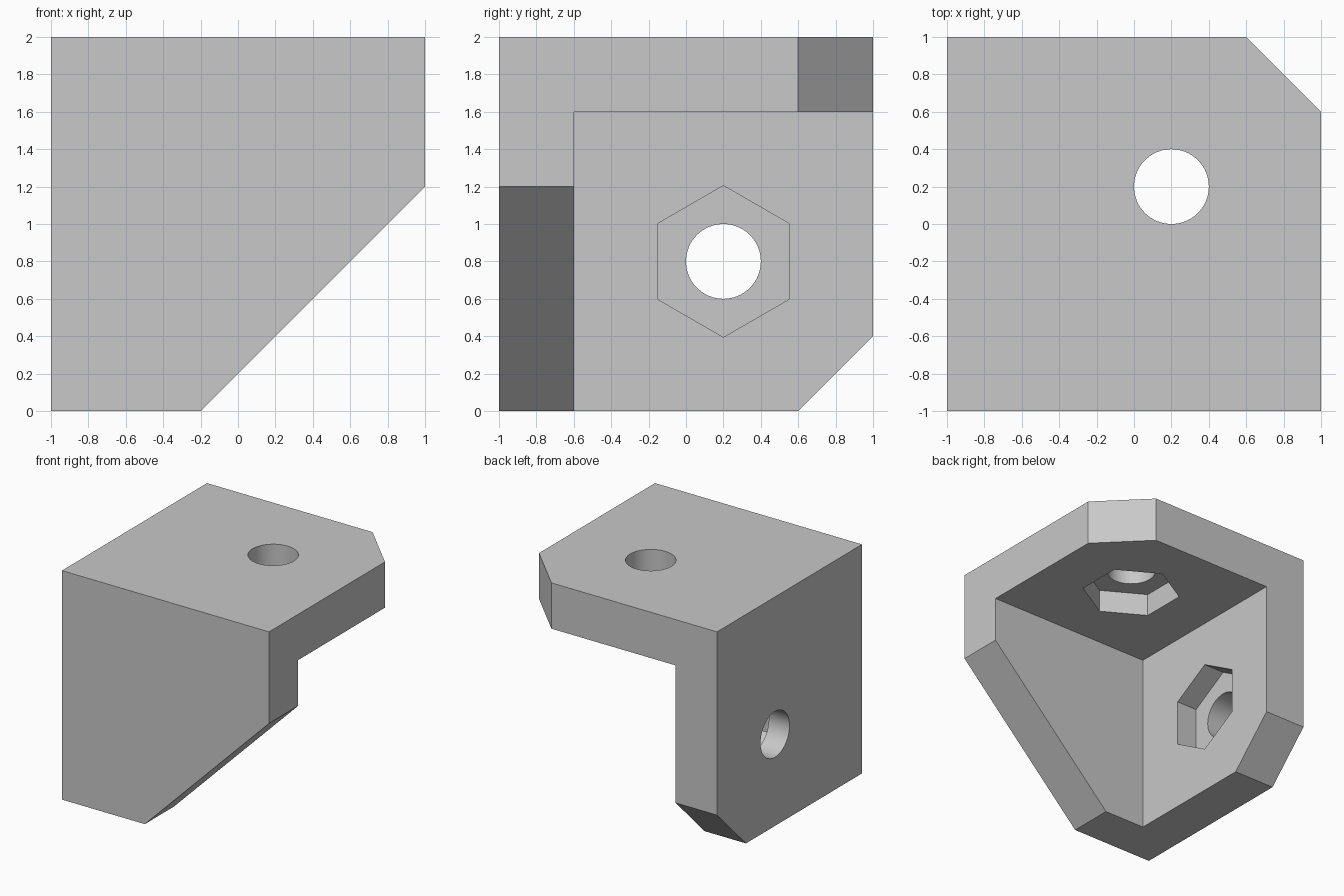
import bpy, bmesh
from math import pi, radians
from mathutils import Vector

default = bpy.data.objects.get("Cube")
if default:
    bpy.data.objects.remove(default, do_unlink=True)

# Single flat colour
grey = bpy.data.materials.new("light_grey")
grey.use_nodes = True
colour = (0.58, 0.58, 0.58, 1)
grey.diffuse_color = colour
grey.node_tree.nodes["Principled BSDF"].inputs["Base Color"].default_value = colour


def box(name, low, high):
    low, high = Vector(low), Vector(high)
    bpy.ops.mesh.primitive_cube_add(size=1, location=(low + high) / 2)
    obj = bpy.context.object
    obj.name = name
    obj.scale = high - low
    bpy.ops.object.transform_apply(location=True, rotation=True, scale=True)
    return obj


def prism(name, sides, radius, depth, centre, turn):
    bpy.ops.mesh.primitive_cylinder_add(vertices=sides, radius=radius, depth=depth,
                                        location=centre, rotation=turn)
    obj = bpy.context.object
    obj.name = name
    return obj


def chop(bm, point, normal):
    """Slice off the material on the normal side and cap the cut."""
    cut = bmesh.ops.bisect_plane(bm, geom=bm.verts[:] + bm.edges[:] + bm.faces[:],
                                 plane_co=point, plane_no=normal, clear_outer=True)
    edges = [e for e in cut["geom_cut"] if isinstance(e, bmesh.types.BMEdge)]
    bmesh.ops.holes_fill(bm, edges=edges, sides=0)


def subtract(body, cutter):
    cutter.hide_render = True
    mod = body.modifiers.new("cut", "BOOLEAN")
    mod.operation = "DIFFERENCE"
    mod.solver = "EXACT"
    mod.object = cutter
    bpy.ops.object.select_all(action="DESELECT")
    bpy.context.view_layer.objects.active = body
    body.select_set(True)
    bpy.ops.object.modifier_apply(modifier=mod.name)
    bpy.data.objects.remove(cutter, do_unlink=True)


# Solid block with three bevelled corners
bracket = box("corner_bracket", (-1, -1, 0), (1, 1, 2))
bracket.data.materials.append(grey)
bm = bmesh.new()
bm.from_mesh(bracket.data)
chop(bm, (1, 0.6, 0), (1, 1, 0))     # top plate corner
chop(bm, (0, 0.6, 0), (0, 1, -1))    # side plate corner
chop(bm, (-0.2, 0, 0), (1, 0, -1))   # front plate diagonal
bmesh.ops.recalc_face_normals(bm, faces=bm.faces)
bm.to_mesh(bracket.data)
bm.free()

# Hollow that leaves three plates
subtract(bracket, box("hollow", (-0.6, -0.6, -0.2), (1.2, 1.2, 1.6)))

# Bolt hole and hexagonal nut recess in the top plate and the side plate
for plate, hole_at, nut_at, turn in (
        ("top", (0.2, 0.2, 1.8), (0.2, 0.2, 1.6), (0, 0, 0)),
        ("side", (-0.8, 0.2, 0.8), (-0.6, 0.2, 0.8), (pi / 2, 0, pi / 2))):
    subtract(bracket, prism(plate + "_nut_recess", 6, 0.405, 0.4, nut_at, turn))
    subtract(bracket, prism(plate + "_bolt_hole", 64, 0.2, 0.6, hole_at, turn))

bpy.ops.object.select_all(action="DESELECT")
bracket.select_set(True)
bpy.context.view_layer.objects.active = bracket
bpy.ops.object.shade_smooth_by_angle(angle=radians(30))
